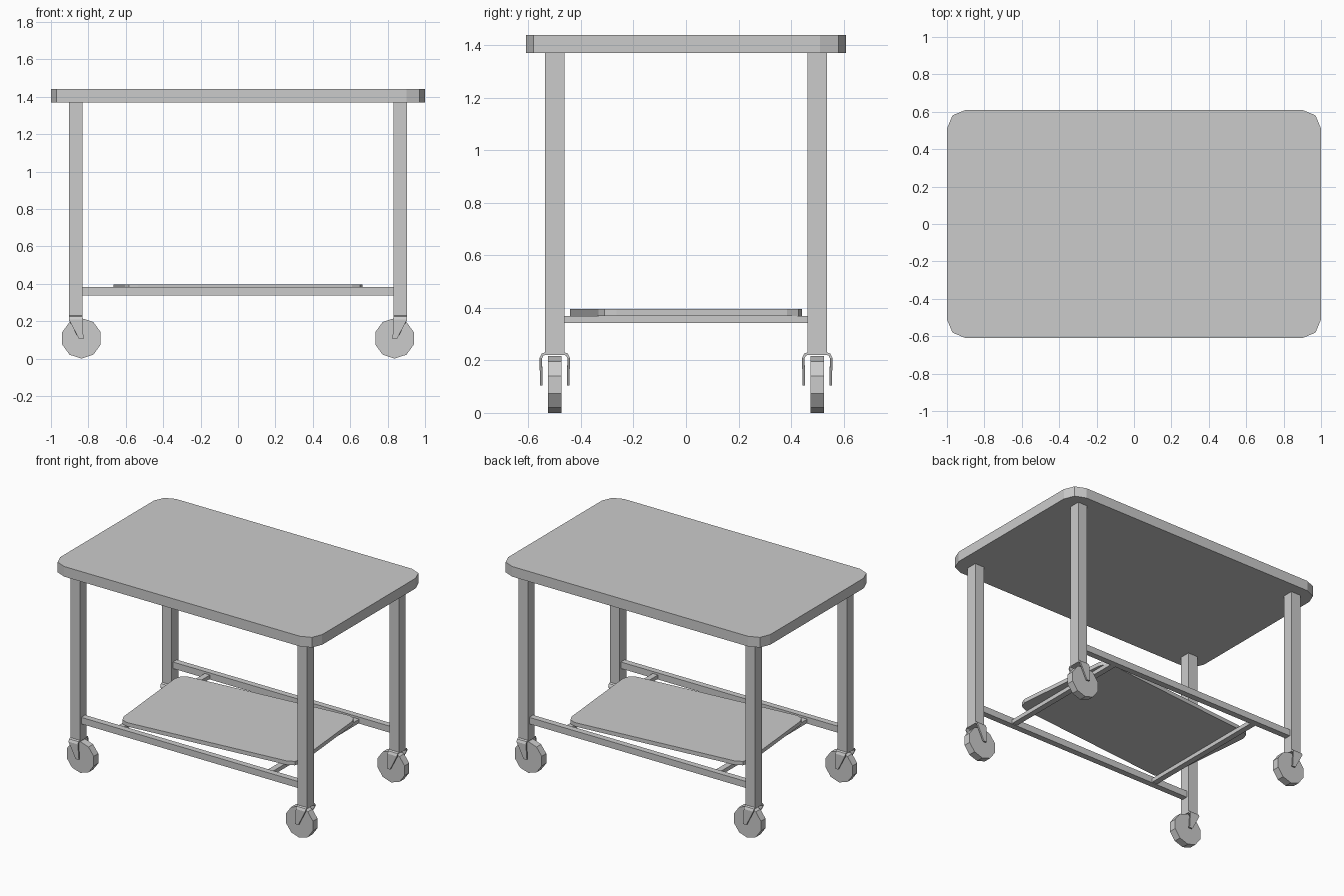
import bpy, bmesh, math
from mathutils import Matrix

if "Cube" in bpy.data.objects:
    bpy.data.objects.remove(bpy.data.objects["Cube"])


def new_object(name, bm):
    bmesh.ops.recalc_face_normals(bm, faces=bm.faces)
    me = bpy.data.meshes.new(name)
    bm.to_mesh(me)
    bm.free()
    ob = bpy.data.objects.new(name, me)
    bpy.context.collection.objects.link(ob)
    return ob


def box(name, x0, x1, y0, y1, z0, z1):
    bm = bmesh.new()
    m = Matrix.Translation(((x0 + x1) / 2, (y0 + y1) / 2, (z0 + z1) / 2))
    bmesh.ops.create_cube(bm, size=1, matrix=m @ Matrix.Diagonal((x1 - x0, y1 - y0, z1 - z0, 1)))
    return new_object(name, bm)


def board(name, hx, hy, r, z0, z1, angle=0):
    """Flat board whose corners are rounded with two segments."""
    bm = bmesh.new()
    pts = []
    for i, (sx, sy) in enumerate([(1, 1), (-1, 1), (-1, -1), (1, -1)]):
        for k in range(3):
            a = math.radians(90 * i + 45 * k)
            pts.append((sx * (hx - r) + r * math.cos(a), sy * (hy - r) + r * math.sin(a), z0))
    face = bm.faces.new([bm.verts.new(p) for p in pts])
    top = bmesh.ops.extrude_face_region(bm, geom=[face])
    verts = [g for g in top["geom"] if isinstance(g, bmesh.types.BMVert)]
    bmesh.ops.translate(bm, verts=verts, vec=(0, 0, z1 - z0))
    ob = new_object(name, bm)
    ob.rotation_euler.z = angle
    return ob


# Table top and slightly turned lower shelf
board("table_top", 1.0, 0.61, 0.1, 1.37, 1.44)
board("lower_shelf", 0.639, 0.39, 0.064, 0.369, 0.396, math.radians(5.4))

# Long rails and cross bars
for s, side in ((-1, "front"), (1, "back")):
    box(side + "_rail", -0.835, 0.835, s * 0.5 - 0.021, s * 0.5 + 0.021, 0.338, 0.383)
for s, side in ((-1, "left"), (1, "right")):
    box(side + "_cross_bar", s * 0.57 - 0.02, s * 0.57 + 0.02, -0.485, 0.485, 0.342, 0.369)


def fork(name, cx, cy, s):
    """Bent strap over the wheel, tapering to the axle; s mirrors it in x."""
    half = [(0.036, 0.231, -0.036, 0.036), (0.05, 0.226, -0.036, 0.036),
            (0.058, 0.21, -0.036, 0.036), (0.056, 0.104, 0.018, 0.042)]
    rows = [(-y, z, a, b) for y, z, a, b in reversed(half)] + half
    bm = bmesh.new()
    pairs = [[bm.verts.new((cx + s * x, cy + y, z)) for x in (a, b)] for y, z, a, b in rows]
    for (a, b), (c, d) in zip(pairs, pairs[1:]):
        bm.faces.new((a, b, d, c))
    ob = new_object(name, bm)
    # keep the thickness on the inner side of the arch
    if ob.data.polygons[3].normal.z < 0:
        ob.data.flip_normals()
    mod = ob.modifiers.new("thickness", "SOLIDIFY")
    mod.thickness = 0.01
    mod.offset = -1


def wheel(name, cx, cy):
    """Ten-sided wheel with a vertex at the bottom."""
    bm = bmesh.new()
    m = (Matrix.Translation((cx, cy, 0.108)) @ Matrix.Rotation(math.radians(90), 4, "X")
         @ Matrix.Rotation(math.radians(90), 4, "Z"))
    bmesh.ops.create_cone(bm, cap_ends=True, segments=10, radius1=0.108, radius2=0.108, depth=0.05, matrix=m)
    # put a vertex, not a flat, on the ground
    if min(v.co.z for v in bm.verts) > 0.001:
        bmesh.ops.rotate(bm, verts=bm.verts, cent=(cx, cy, 0.108),
                         matrix=Matrix.Rotation(math.radians(18), 3, "Y"))
    return new_object(name, bm)


# Legs with casters
for sx, side in ((-1, "left"), (1, "right")):
    for sy, end in ((-1, "front"), (1, "back")):
        n = end + "_" + side
        x, y = sx * 0.868, sy * 0.5
        box(n + "_leg", x - 0.036, x + 0.036, y - 0.037, y + 0.037, 0.224, 1.372)
        fork(n + "_caster_fork", x, y, -sx)
        wheel(n + "_caster_wheel", sx * 0.837, y)
